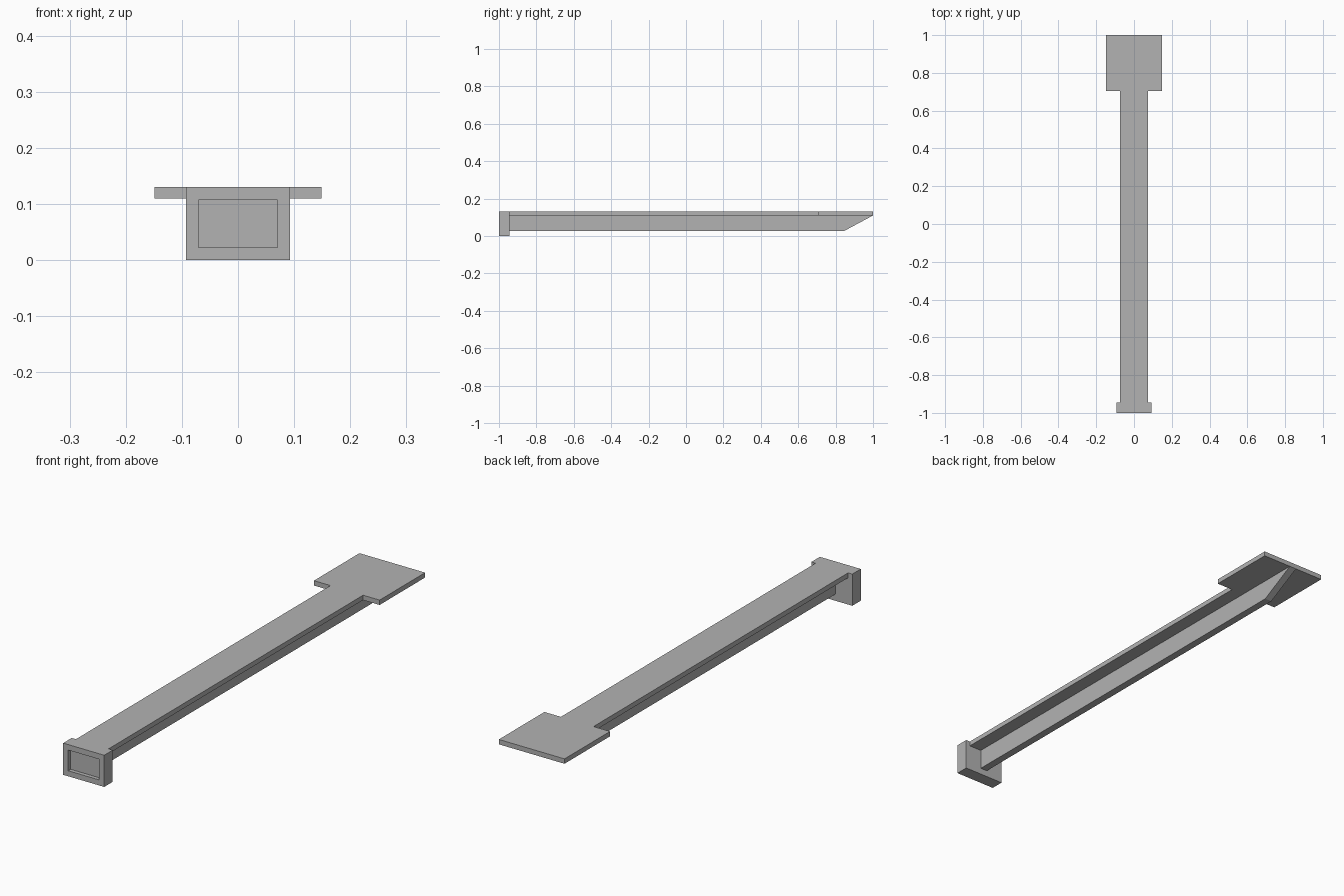
import bpy
import bmesh
from mathutils import Vector

cube = bpy.data.objects.get("Cube")
if cube:
    bpy.data.objects.remove(cube, do_unlink=True)

GREY = (0.45, 0.45, 0.45, 1.0)
grey = bpy.data.materials.new("plain grey")
grey.use_nodes = True
grey.diffuse_color = GREY
grey.node_tree.nodes["Principled BSDF"].inputs["Base Color"].default_value = GREY

TOP, DECK_BOTTOM, WEB_BOTTOM = 0.13, 0.11, 0.027
FRONT, PLATE_BACK, BACK = -1.0, -0.945, 1.0


def prism(name, outline, sweep, edit=None):
    """Extrude a flat outline along the sweep vector."""
    bm = bmesh.new()
    face = bm.faces.new([bm.verts.new(p) for p in outline])
    result = bmesh.ops.extrude_face_region(bm, geom=[face], use_keep_orig=True)
    moved = [g for g in result["geom"] if isinstance(g, bmesh.types.BMVert)]
    bmesh.ops.translate(bm, verts=moved, vec=Vector(sweep))
    bmesh.ops.recalc_face_normals(bm, faces=bm.faces)
    if edit:
        edit(bm)
    mesh = bpy.data.meshes.new(name)
    bm.to_mesh(mesh)
    bm.free()
    mesh.materials.append(grey)
    obj = bpy.data.objects.new(name, mesh)
    bpy.context.collection.objects.link(obj)
    return obj


# Flat deck: narrow shaft widening to a square head, mirrored across x
half = [(0.074, PLATE_BACK), (0.074, 0.705), (0.149, 0.705), (0.149, BACK)]
outline = half + [(-x, y) for x, y in reversed(half)]
prism("deck", [(x, y, DECK_BOTTOM) for x, y in outline], (0, 0, TOP - DECK_BOTTOM))

# Thin web under the deck, tapering up to the back edge
WEB_HALF = 0.016
side = [(PLATE_BACK, DECK_BOTTOM), (PLATE_BACK, WEB_BOTTOM),
        (0.845, WEB_BOTTOM), (BACK, DECK_BOTTOM)]
prism("web", [(-WEB_HALF, y, z) for y, z in side], (2 * WEB_HALF, 0, 0))


# End plate with a shallow rectangular recess in its front
def recess(bm):
    bm.faces.ensure_lookup_table()
    front = min(bm.faces, key=lambda f: f.calc_center_median().y)
    bmesh.ops.inset_region(bm, faces=[front], thickness=0.032)
    bmesh.ops.extrude_discrete_faces(bm, faces=[])
    walls = bmesh.ops.inset_region(bm, faces=[front], thickness=0.0)
    bmesh.ops.translate(bm, verts=front.verts, vec=(0, 0.016, 0))


PLATE_HALF = 0.093
corners = [(-PLATE_HALF, 0), (PLATE_HALF, 0), (PLATE_HALF, TOP), (-PLATE_HALF, TOP)]
prism("end_plate", [(x, FRONT, z) for x, z in corners],
      (0, PLATE_BACK - FRONT, 0), recess)
